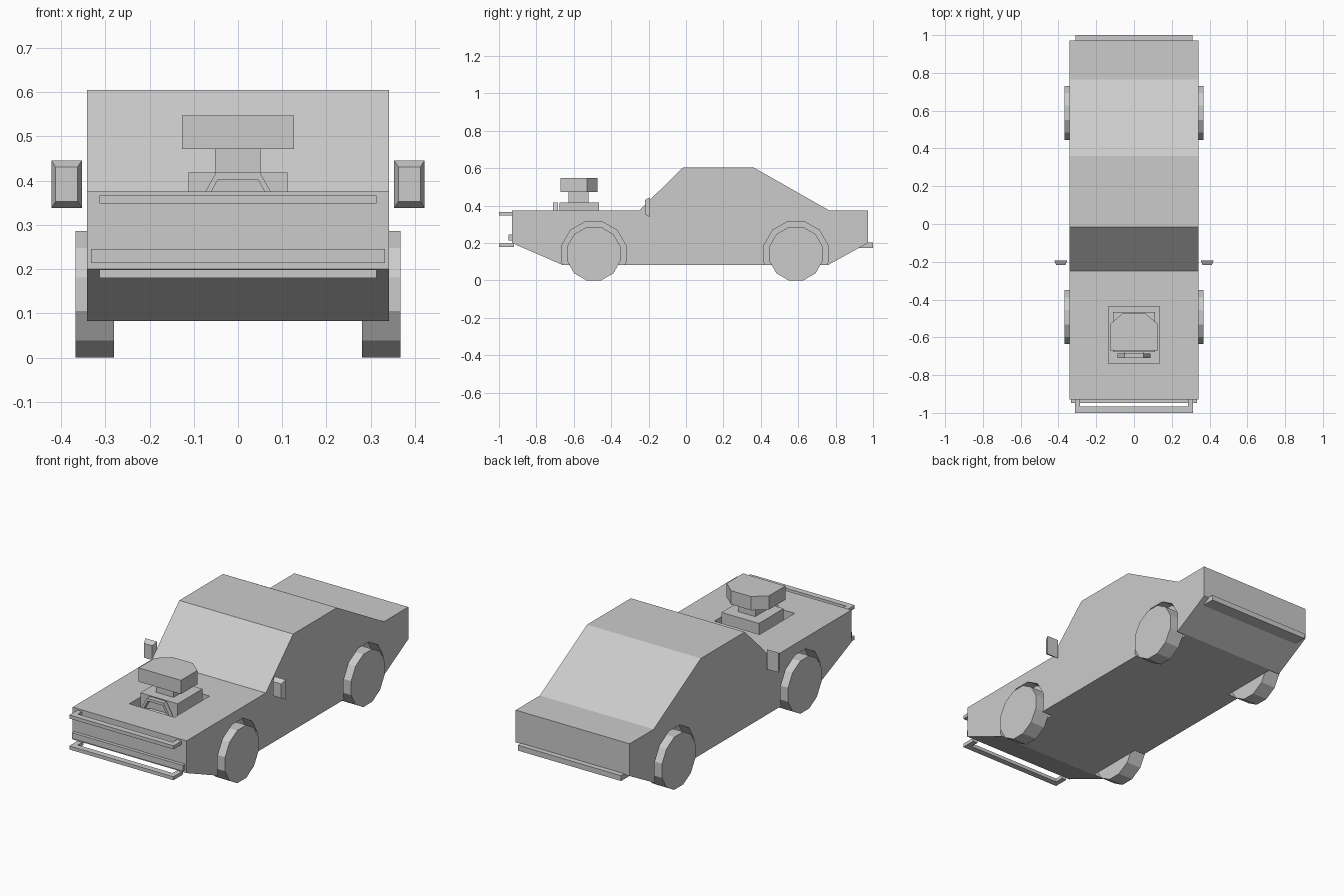
import bpy, bmesh, math
from mathutils import Vector

if "Cube" in bpy.data.objects:
    bpy.data.objects.remove(bpy.data.objects["Cube"])


def prism(name, pts, axis, a, b, scale_a=1.0):
    """Extrude a 2D outline along an axis; the outline at 'a' may be scaled about its middle."""
    def place(u, v, w):
        return {'x': (w, u, v), 'y': (u, w, v), 'z': (u, v, w)}[axis]
    cu = sum(p[0] for p in pts) / len(pts)
    cv = sum(p[1] for p in pts) / len(pts)
    bm = bmesh.new()
    lo = [bm.verts.new(place(cu + (u - cu) * scale_a, cv + (v - cv) * scale_a, a)) for u, v in pts]
    hi = [bm.verts.new(place(u, v, b)) for u, v in pts]
    bm.faces.new(lo)
    bm.faces.new(hi)
    for i in range(len(pts)):
        j = (i + 1) % len(pts)
        bm.faces.new((lo[i], lo[j], hi[j], hi[i]))
    bmesh.ops.recalc_face_normals(bm, faces=bm.faces)
    mesh = bpy.data.meshes.new(name)
    bm.to_mesh(mesh)
    bm.free()
    ob = bpy.data.objects.new(name, mesh)
    bpy.context.collection.objects.link(ob)
    return ob


def box(name, x0, x1, y0, y1, z0, z1):
    return prism(name, [(x0, y0), (x1, y0), (x1, y1), (x0, y1)], 'z', z0, z1)


def dodecagon(cy, cz, apothem):
    r = apothem / math.cos(math.pi / 12)
    return [(cy + r * math.cos(math.radians(15 + 30 * i)),
             cz + r * math.sin(math.radians(15 + 30 * i))) for i in range(12)]


def cut(target, cutter):
    mod = target.modifiers.new("cut", 'BOOLEAN')
    mod.operation = 'DIFFERENCE'
    mod.solver = 'EXACT'
    mod.object = cutter
    bpy.context.view_layer.objects.active = target
    bpy.ops.object.modifier_apply(modifier=mod.name)
    bpy.data.objects.remove(cutter)


# Body shell from its side profile
body = prism("car_body", [
    (-0.93, 0.20), (-0.93, 0.375), (-0.25, 0.375), (-0.015, 0.605), (0.36, 0.605),
    (0.765, 0.375), (0.972, 0.375), (0.972, 0.20), (0.76, 0.083), (-0.66, 0.083)],
    'x', -0.342, 0.342)

# Wheels and their wells
for end, cy in (("front", -0.493), ("rear", 0.588)):
    for side, s in (("left", 1), ("right", -1)):
        cut(body, prism("well_cutter", dodecagon(cy, 0.143, 0.171), 'x', s * 0.28, s * 0.40))
        prism(f"{end}_{side}_wheel", dodecagon(cy, 0.143, 0.143), 'x', s * 0.28, s * 0.368)

# Hood opening
cut(body, box("hood_cutter", -0.136, 0.136, -0.738, -0.437, 0.30, 0.45))

# Engine block, intake neck and air scoop
box("engine_block", -0.112, 0.112, -0.677, -0.465, 0.30, 0.418)
box("intake_neck", -0.052, 0.052, -0.628, -0.52, 0.418, 0.472)
prism("air_scoop", [(-0.127, -0.671), (0.127, -0.671), (0.127, -0.53),
                    (0.06, -0.473), (-0.06, -0.473), (-0.127, -0.53)], 'z', 0.472, 0.547)

# Drive belt loop in front of the engine
belt = prism("drive_belt", [(-0.05, 0.418), (0.05, 0.418), (0.088, 0.35), (0.075, 0.335),
                            (-0.075, 0.335), (-0.088, 0.35)], 'y', -0.71, -0.685)
cut(belt, prism("belt_cutter", [(-0.045, 0.403), (0.045, 0.403), (0.074, 0.35),
                                (-0.074, 0.35)], 'y', -0.75, -0.65))
box("belt_shaft", -0.05, 0.05, -0.69, -0.67, 0.335, 0.35)

# Front bumper loops
U = [(-0.313, -0.92), (-0.313, -1.0), (0.313, -1.0), (0.313, -0.92),
     (0.285, -0.92), (0.285, -0.967), (-0.285, -0.967), (-0.285, -0.92)]
prism("front_lower_bumper", U, 'z', 0.18, 0.199)
prism("front_upper_bumper", U, 'z', 0.348, 0.367)

# Grille strip and rear bumper
box("grille_strip", -0.333, 0.333, -0.948, -0.92, 0.214, 0.246)
box("rear_bumper", -0.31, 0.31, 0.905, 1.0, 0.175, 0.204)

# Door mirrors, tapering towards the front
for side, s in (("left", 1), ("right", -1)):
    prism(f"{side}_door_mirror", [(s * 0.353, 0.338), (s * 0.422, 0.338),
                                  (s * 0.422, 0.446), (s * 0.353, 0.446)],
          'y', -0.218, -0.192, scale_a=0.72)
